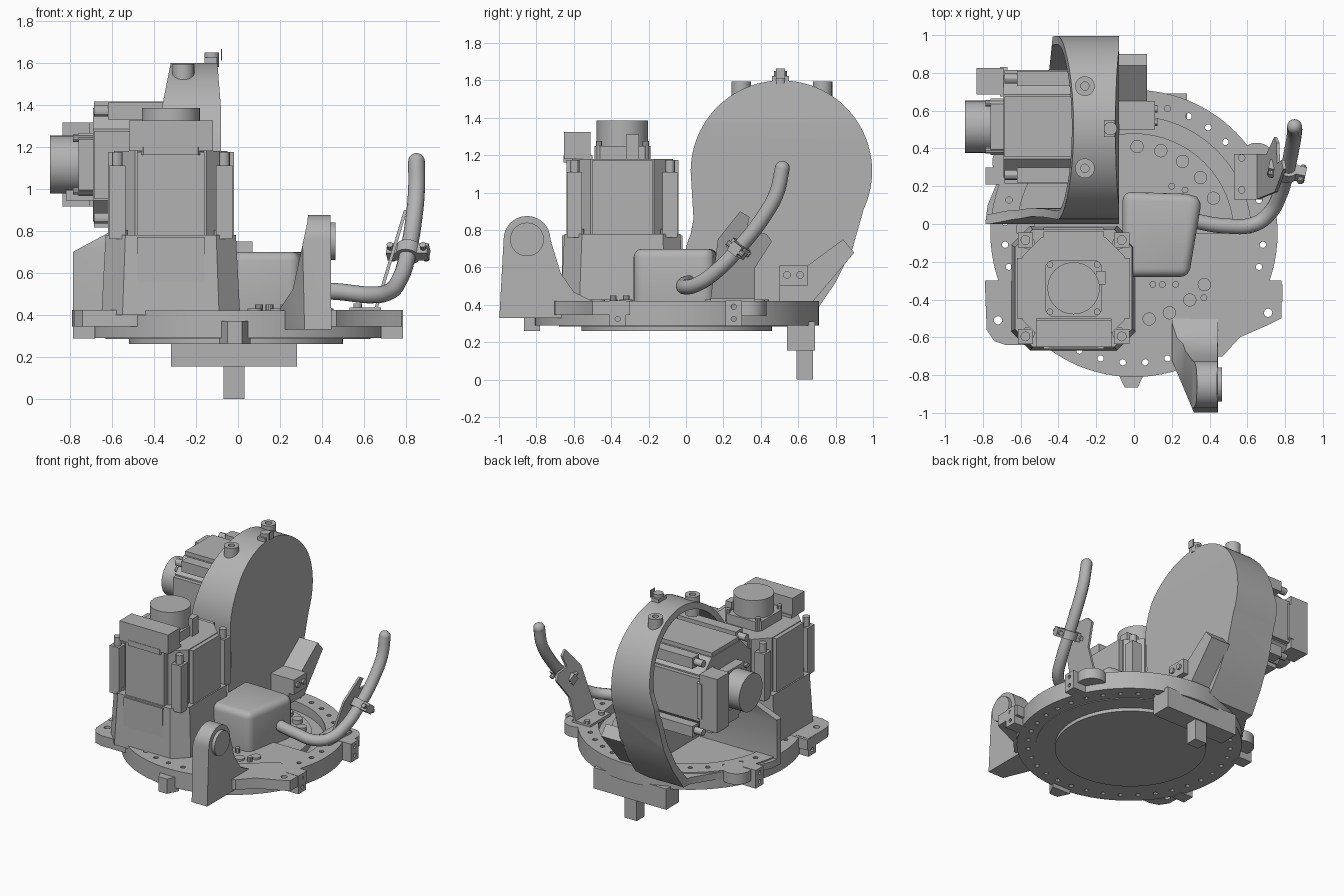
import bpy, bmesh
from math import sin, cos, pi, radians
from mathutils import Matrix, Vector

cube = bpy.data.objects.get("Cube")
if cube:
    bpy.data.objects.remove(cube, do_unlink=True)

grey = bpy.data.materials.new("light grey metal")
grey.use_nodes = True
grey.diffuse_color = (0.45, 0.45, 0.45, 1)
grey.node_tree.nodes["Principled BSDF"].inputs["Base Color"].default_value = grey.diffuse_color
parts = []


def finish(name, bm, matrix=None):
    bmesh.ops.recalc_face_normals(bm, faces=bm.faces)
    mesh = bpy.data.meshes.new(name)
    bm.to_mesh(mesh)
    bm.free()
    if matrix:
        mesh.transform(matrix)
    mesh.materials.append(grey)
    ob = bpy.data.objects.new(name, mesh)
    bpy.context.collection.objects.link(ob)
    parts.append(ob)
    return ob


def prism(name, axis, pts, lo, hi, bevel=0, taper=1, matrix=None):
    """Extrude a 2D outline along an axis."""
    place = {"x": lambda a, b, h: (h, a, b), "y": lambda a, b, h: (a, h, b),
             "z": lambda a, b, h: (a, b, h)}[axis]
    ca = sum(p[0] for p in pts) / len(pts)
    cb = sum(p[1] for p in pts) / len(pts)
    bm = bmesh.new()
    low = [bm.verts.new(place(a, b, lo)) for a, b in pts]
    top = [bm.verts.new(place(ca + (a - ca) * taper, cb + (b - cb) * taper, hi)) for a, b in pts]
    bm.faces.new(low)
    bm.faces.new(top)
    for i in range(len(pts)):
        j = (i + 1) % len(pts)
        bm.faces.new((low[i], low[j], top[j], top[i]))
    if bevel:
        bmesh.ops.recalc_face_normals(bm, faces=bm.faces)
        bmesh.ops.bevel(bm, geom=bm.edges[:], offset=bevel, segments=4, profile=0.5, affect="EDGES")
    return finish(name, bm, matrix)


def arc(ca, cb, r, start=0, end=360, n=48):
    full = abs(end - start) == 360
    steps = n if full else n - 1
    return [(ca + r * cos(radians(start + (end - start) * i / steps)),
             cb + r * sin(radians(start + (end - start) * i / steps))) for i in range(n)]


def cyl(name, axis, ca, cb, r, lo, hi, n=32, **kw):
    return prism(name, axis, arc(ca, cb, r, n=n), lo, hi, **kw)


def box(name, x, y, z, **kw):
    return prism(name, "z", [(x[0], y[0]), (x[1], y[0]), (x[1], y[1]), (x[0], y[1])], z[0], z[1], **kw)


def octagon(h, c):
    return [(-h + c, -h), (h - c, -h), (h, -h + c), (h, h - c),
            (h - c, h), (-h + c, h), (-h, h - c), (-h, -h + c)]


def boolean(ob, cutter, operation):
    mod = ob.modifiers.new("cut", "BOOLEAN")
    mod.operation, mod.object, mod.solver = operation, cutter, "EXACT"
    bpy.context.view_layer.objects.active = ob
    bpy.ops.object.modifier_apply(modifier=mod.name)
    parts.remove(cutter)
    bpy.data.objects.remove(cutter, do_unlink=True)


# Turntable base: drilled ring, sunken floor, raised front deck, lower plate
CY = -0.05
ring = cyl("base_ring", "z", 0, CY, 0.76, 0.29, 0.42, n=96)
boolean(ring, cyl("ring_bore", "z", 0, CY, 0.62, 0.2, 0.5, n=96), "DIFFERENCE")
bm = bmesh.new()
for i in range(36):
    a = 2 * pi * (i + 0.5) / 36
    bmesh.ops.create_cone(bm, cap_ends=True, segments=10, radius1=0.017, radius2=0.017, depth=0.4,
                          matrix=Matrix.Translation((0.685 * cos(a), CY + 0.685 * sin(a), 0.36)))
boolean(ring, finish("ring_holes", bm), "DIFFERENCE")
cyl("base_floor", "z", 0, CY, 0.63, 0.285, 0.35, n=96)
cyl("inner_deck", "z", 0, CY, 0.53, 0.3, 0.4, n=64)
prism("front_deck", "z", arc(0, CY, 0.63, 180, 360), 0.3, 0.416)
cyl("lower_plate", "z", -0.01, CY, 0.51, 0.26, 0.3, n=64)

# Side ears and drilled stop tabs
right_ear = prism("left_ear", "z", [(0.55, -0.3), (0.78, -0.3), (0.78, -0.5), (0.72, -0.53), (0.56, -0.6),
                                    (0.47, -0.7), (0.3, -0.72), (0.3, -0.5)], 0.345, 0.422)
boolean(right_ear, cyl("ear_hole", "z", 0.71, -0.47, 0.022, 0.2, 0.5, n=16), "DIFFERENCE")
left_ear = prism("right_ear", "z", [(-0.55, -0.3), (-0.79, -0.3), (-0.78, -0.56), (-0.74, -0.62),
                                    (-0.68, -0.64), (-0.4, -0.64)], 0.345, 0.422)
boolean(left_ear, cyl("ear_hole", "z", -0.72, -0.51, 0.022, 0.2, 0.5, n=16), "DIFFERENCE")
for s in (-1, 1):
    cyl("side_lug", "z", s * 0.65, 0.33, 0.1, 0.34, 0.42)
    for y in (-0.365, 0.255):
        tab = box("stop_tab", sorted((s * 0.68, s * 0.785)), (y - 0.045, y + 0.045), (0.288, 0.424))
        for z in (0.325, 0.39):
            boolean(tab, cyl("tab_hole", "x", y, z, 0.014, -1, 1, n=12), "DIFFERENCE")
prism("front_tab", "z", [(-0.09, -0.78), (-0.05, -0.865), (0.02, -0.865), (0.06, -0.78)], 0.26, 0.37)

# Hanging bracket below the back
box("hanging_bar", (-0.32, 0.28), (0.54, 0.69), (0.155, 0.31))
box("hanging_prong", (-0.07, 0.03), (0.59, 0.68), (0, 0.2))

# Deck bolts
for a in [88 - 16 * i for i in range(5)] + [-36, -50, -66, -80]:
    cyl("deck_bolt", "z", 0.46 * cos(radians(a)), CY + 0.46 * sin(radians(a)), 0.035, 0.39, 0.43, n=16)
for x, y in [(0.1, -0.32), (0.15, -0.32), (0.22, -0.32), (0.2, 0.2), (0.27, 0.18), (0.37, -0.39)]:
    cyl("small_bolt", "z", x, y, 0.018, 0.4, 0.45, n=10)

# Open drum housing
C = (0.51, 1.115)
drum = prism("drum_housing", "x", arc(*C, 0.485, -25, 180, 56) +
             [(0.04, 0.86), (0.025, 0.78), (0, 0.71), (0, 0.36), (0.69, 0.36), (0.8, 0.52), (0.89, 0.7)],
             -0.9, -0.08)
boolean(drum, prism("rim_shape", "y", [(-0.32, 1.7), (-0.32, 1.6), (-0.36, 1.4), (-0.4, 1.15), (-0.47, 0.94),
                                       (-0.6, 0.8), (-0.785, 0.7), (-0.785, 0.3), (0, 0.3), (-0.05, 1.0),
                                       (-0.1, 1.62), (-0.1, 1.7)], -0.5, 1.5), "INTERSECT")
boolean(drum, prism("plan_shape", "z", [(-0.8, -0.1), (-0.775, 0.1), (-0.7, 0.28), (-0.58, 0.45), (-0.47, 0.62),
                                        (-0.44, 0.9), (-0.42, 1.1), (0.1, 1.1), (0.1, -0.1)], 0, 2), "INTERSECT")
boolean(drum, prism("drum_cavity", "x", arc(*C, 0.44, -25, 180, 56) +
                    [(0.085, 0.86), (0.07, 0.76), (0.045, 0.69), (0.045, 0.41), (0.65, 0.41), (0.76, 0.55),
                     (0.85, 0.73)], -1.2, -0.14), "DIFFERENCE")
for y in (0.295, 0.73):
    boss = cyl("drum_boss", "z", -0.26, y, 0.052, 1.45, 1.595, n=24)
    boolean(boss, cyl("boss_bore", "z", -0.26, y, 0.022, 1.56, 1.7, n=16), "DIFFERENCE")
box("top_clip", (-0.16, -0.1), (0.46, 0.55), (1.58, 1.625))
cyl("top_clip_pin", "z", -0.125, 0.505, 0.035, 1.58, 1.65, n=16)
box("top_clip_fin", (-0.082, -0.076), (0.48, 0.53), (1.61, 1.665))

# Bracket on the drum face
prism("drum_arm", "x", [(0.5, 0.42), (0.68, 0.42), (0.9, 0.68), (0.84, 0.75), (0.65, 0.61), (0.5, 0.61)],
      -0.09, 0.07)
box("drum_arm_block", (0, 0.11), (0.5, 0.65), (0.5, 0.61))
for y in (0.54, 0.61):
    cyl("arm_bolt", "x", y, 0.56, 0.02, 0.1, 0.125, n=12)


def motor(name, m, depth):
    """Servo motor; origin at its shoulder, encoder pointing along local z."""
    kw = {"matrix": m}
    prism(name + "_core", "z", octagon(0.27, 0.1), -depth, 0, **kw)
    box(name + "_slab_x", (-0.3, 0.3), (-0.16, 0.16), (-depth, -0.005), **kw)
    box(name + "_slab_y", (-0.16, 0.16), (-0.3, 0.3), (-depth, -0.005), **kw)
    for sx in (-1, 1):
        for sy in (-1, 1):
            x, y = sx * 0.255, sy * 0.255
            box(name + "_corner_rib", (x - 0.04, x + 0.04), (y - 0.04, y + 0.04), (-depth, -0.07), **kw)
            cyl(name + "_tie_bolt", "z", x, y, 0.026, -0.08, -0.005, n=12, **kw)
            cyl(name + "_encoder_bolt", "z", sx * 0.125, sy * 0.125, 0.018, 0, 0.095, n=10, **kw)
    prism(name + "_encoder_base", "z", octagon(0.15, 0.03), -0.01, 0.07, **kw)
    cyl(name + "_encoder", "z", 0, 0, 0.138, 0, 0.205, n=40, **kw)
    box(name + "_encoder_plug", (0.12, 0.17), (0.02, 0.09), (0, 0.13), **kw)
    prism(name + "_connector", "z", [(-0.2, -0.16), (-0.2, -0.2), (-0.13, -0.315), (0.13, -0.315), (0.2, -0.2),
                                     (0.2, -0.16)], -0.02, 0.02, **kw)
    box(name + "_connector_box", (-0.2, 0.2), (-0.312, -0.17), (0, 0.145), **kw)


upright = Matrix.Translation((-0.32, -0.34, 1.18))
motor("upright_motor", upright, 0.42)
prism("motor_pedestal", "z", octagon(0.33, 0.1), -0.78, -0.4, taper=0.94, matrix=upright)
box("pedestal_rib", (-0.16, 0.16), (-0.322, 0.322), (-0.78, -0.41), matrix=upright)
for sx in (-1, 1):
    for sy in (-1, 1):
        cyl("pedestal_bolt", "z", sx * 0.24, sy * 0.24, 0.035, -0.42, -0.375, n=12, matrix=upright)
side = Matrix(((0, 0, -1, -0.69), (0, -1, 0, 0.515), (-1, 0, 0, 1.115), (0, 0, 0, 1)))
motor("side_motor", side, 0.56)

# Rounded gear cover
prism("gear_cover", "z", [(-0.06, -0.28), (0.29, -0.28), (0.36, 0.13), (0.3, 0.16), (-0.06, 0.17)],
      0.34, 0.7, bevel=0.045)

# Pivot bracket at the front
pivot = prism("pivot_bracket", "x", arc(-0.85, 0.75, 0.125, 0, 180, 24) +
              [(-0.998, 0.33), (-0.66, 0.33), (-0.5, 0.35), (-0.5, 0.42), (-0.6, 0.47), (-0.67, 0.57)], 0.1, 0.6)
boolean(pivot, prism("pivot_front", "y", [(0.2, 0.3), (0.445, 0.3), (0.44, 0.95), (0.34, 0.95), (0.33, 0.84),
                                          (0.3, 0.7), (0.26, 0.52), (0.2, 0.43)], -1.2, 0), "INTERSECT")
boolean(pivot, prism("pivot_plan", "z", [(0.36, -1.1), (0.5, -1.1), (0.5, -0.4), (0.1, -0.4), (0.2, -0.72)],
                     0, 1), "INTERSECT")
cyl("pivot_disc", "x", -0.85, 0.75, 0.09, 0.42, 0.465, n=32)

# Cable swept along a smooth path
curve = bpy.data.curves.new("cable", "CURVE")
curve.dimensions = "3D"
curve.bevel_depth, curve.bevel_resolution, curve.use_fill_caps = 0.04, 4, True
path = [(0.3, 0.02, 0.52), (0.48, -0.01, 0.51), (0.64, 0, 0.495), (0.72, 0.06, 0.51), (0.77, 0.15, 0.57),
        (0.81, 0.28, 0.7), (0.84, 0.42, 0.88), (0.85, 0.485, 1.0), (0.85, 0.515, 1.13)]
spline = curve.splines.new("BEZIER")
spline.bezier_points.add(len(path) - 1)
for p, co in zip(spline.bezier_points, path):
    p.co = co
    p.handle_left_type = p.handle_right_type = "AUTO"
curve.materials.append(grey)
cable = bpy.data.objects.new("cable", curve)
bpy.context.collection.objects.link(cable)
bm = bmesh.new()
bmesh.ops.create_uvsphere(bm, u_segments=16, v_segments=10, radius=0.04, matrix=Matrix.Translation(path[-1]))
finish("cable_tip", bm)

# Cable clamp with its leaning sheet bracket
box("clamp_foot", (0.53, 0.68), (0.13, 0.37), (0.41, 0.435))
for y in (0.18, 0.35):
    cyl("foot_bolt", "z", 0.57, y, 0.02, 0.42, 0.455, n=12)
lean = Matrix(((1, 0, 0.3, 0.52), (0, 1, 0, 0), (0, 0, 1, 0), (0, 0, 0, 1)))
prism("clamp_sheet", "x", [(0.13, 0.42), (0.37, 0.42), (0.37, 0.6), (0.46, 0.74), (0.43, 0.78), (0.32, 0.79),
                           (0.34, 0.87), (0.29, 0.9), (0.17, 0.75)], 0, 0.016, matrix=lean)
turn = (Vector(path[6]) - Vector(path[5])).to_track_quat("Z", "Y").to_matrix().to_4x4()
hold = Matrix.Translation(path[5]) @ turn
cyl("clamp_collar", "z", 0, 0, 0.058, -0.03, 0.03, n=24, matrix=hold)
box("clamp_bar", (-0.1, 0.1), (-0.03, 0.03), (-0.03, 0.03), matrix=hold)
for x in (-0.08, 0.08):
    cyl("clamp_screw", "y", x, 0, 0.016, -0.055, 0.055, n=10, matrix=hold)

# Smooth shading with sharp edges kept
bpy.ops.object.select_all(action="DESELECT")
for ob in parts:
    ob.select_set(True)
bpy.context.view_layer.objects.active = parts[0]
bpy.ops.object.shade_smooth_by_angle(angle=radians(30))
